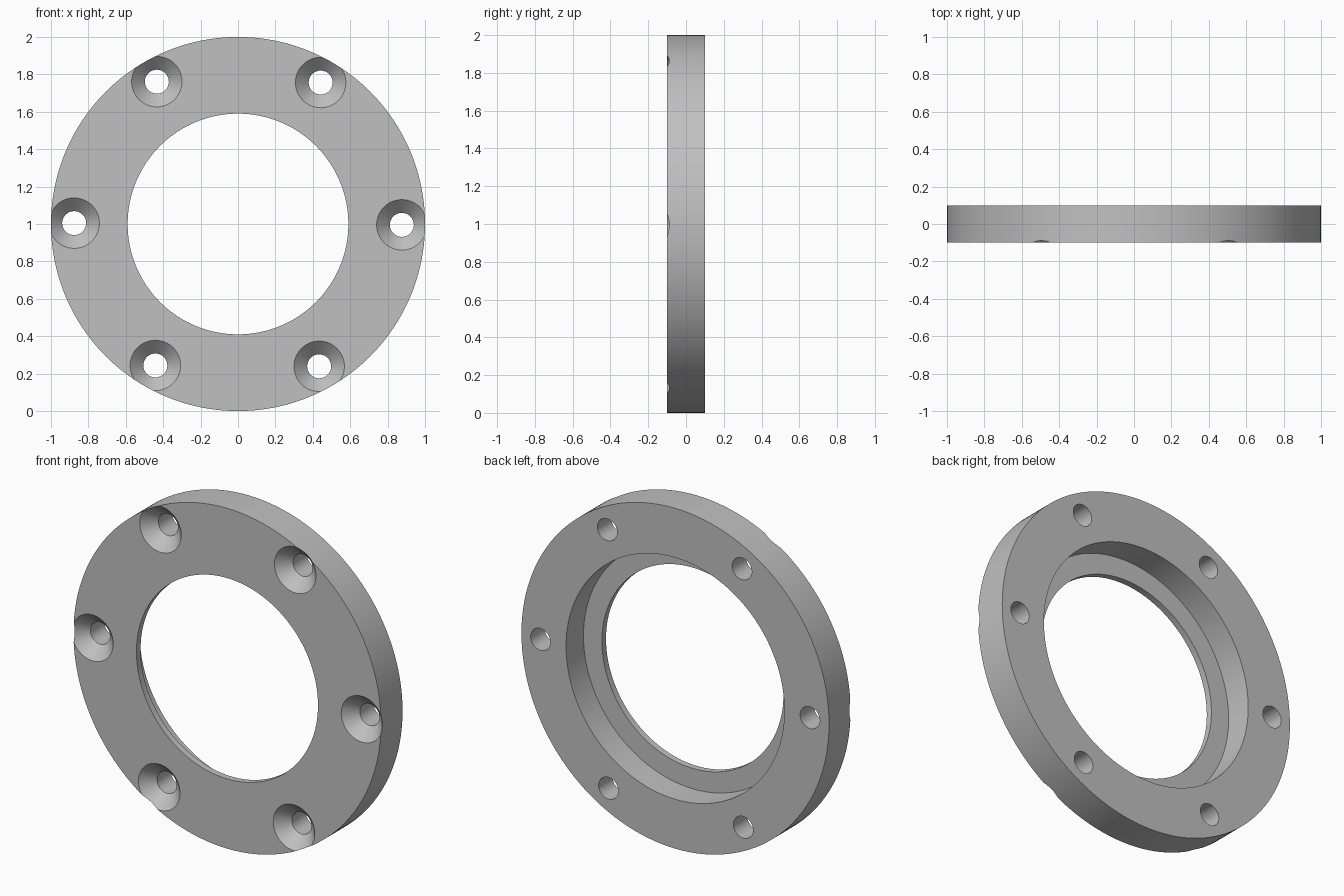
import bpy, bmesh
from math import cos, sin, pi, radians, tau
from mathutils import Matrix

cube = bpy.data.objects.get("Cube")
if cube:
    bpy.data.objects.remove(cube, do_unlink=True)

OUTER, BORE, RECESS = 1.0, 0.59, 0.71
HALF, LIP = 0.1, 0.038
BOLT_CIRCLE, HOLE, SINK = 0.876, 0.064, 0.135

grey = bpy.data.materials.new("plain_grey")
grey.use_nodes = True
colour = (0.53, 0.53, 0.53, 1)
grey.diffuse_color = colour
grey.node_tree.nodes["Principled BSDF"].inputs["Base Color"].default_value = colour


def revolve(name, profile, steps, closed, places):
    """Turn an (r, y) profile about the y axis, once at each (x, z) place."""
    bm = bmesh.new()
    for x, z in places:
        verts = [bm.verts.new((r, y, 0)) for r, y in profile]
        edges = [bm.edges.new(p) for p in zip(verts, verts[1:])]
        if closed:
            edges.append(bm.edges.new((verts[-1], verts[0])))
        made = bmesh.ops.spin(bm, geom=verts + edges, cent=(0, 0, 0), axis=(0, 1, 0),
                              angle=tau, steps=steps, use_merge=True)
        fresh = [v for v in bm.verts if not v.tag]
        bmesh.ops.transform(bm, matrix=Matrix.Translation((x, 0, z)), verts=fresh)
        for v in fresh:
            v.tag = True
    bmesh.ops.remove_doubles(bm, verts=bm.verts, dist=1e-5)
    bmesh.ops.recalc_face_normals(bm, faces=bm.faces)
    mesh = bpy.data.meshes.new(name)
    bm.to_mesh(mesh)
    bm.free()
    mesh.materials.append(grey)
    obj = bpy.data.objects.new(name, mesh)
    bpy.context.collection.objects.link(obj)
    return obj


# Ring with a stepped recess behind a thin front lip
step = LIP - HALF
ring = revolve("flange_ring",
               [(OUTER, -HALF), (OUTER, HALF), (RECESS, HALF),
                (RECESS, step), (BORE, step), (BORE, -HALF)],
               160, True, [(0, 1)])

# Six countersunk screw holes, cut from the front
angles = [i * pi / 3 - radians(0.3) for i in range(6)]
places = [(BOLT_CIRCLE * cos(a), 1 + BOLT_CIRCLE * sin(a)) for a in angles]
extra = 0.05
cutter = revolve("screw_hole_cutter",
                 [(0, -HALF - extra), (SINK + extra, -HALF - extra),
                  (HOLE, -HALF + SINK - HOLE), (HOLE, HALF + extra), (0, HALF + extra)],
                 48, False, places)

cut = ring.modifiers.new("screw_holes", "BOOLEAN")
cut.operation = "DIFFERENCE"
cut.solver = "EXACT"
cut.object = cutter
bpy.ops.object.select_all(action="DESELECT")
ring.select_set(True)
bpy.context.view_layer.objects.active = ring
bpy.ops.object.modifier_apply(modifier=cut.name)
bpy.data.objects.remove(cutter, do_unlink=True)

# Smooth curved walls, crisp rims
bpy.ops.object.shade_smooth_by_angle(angle=radians(30))
